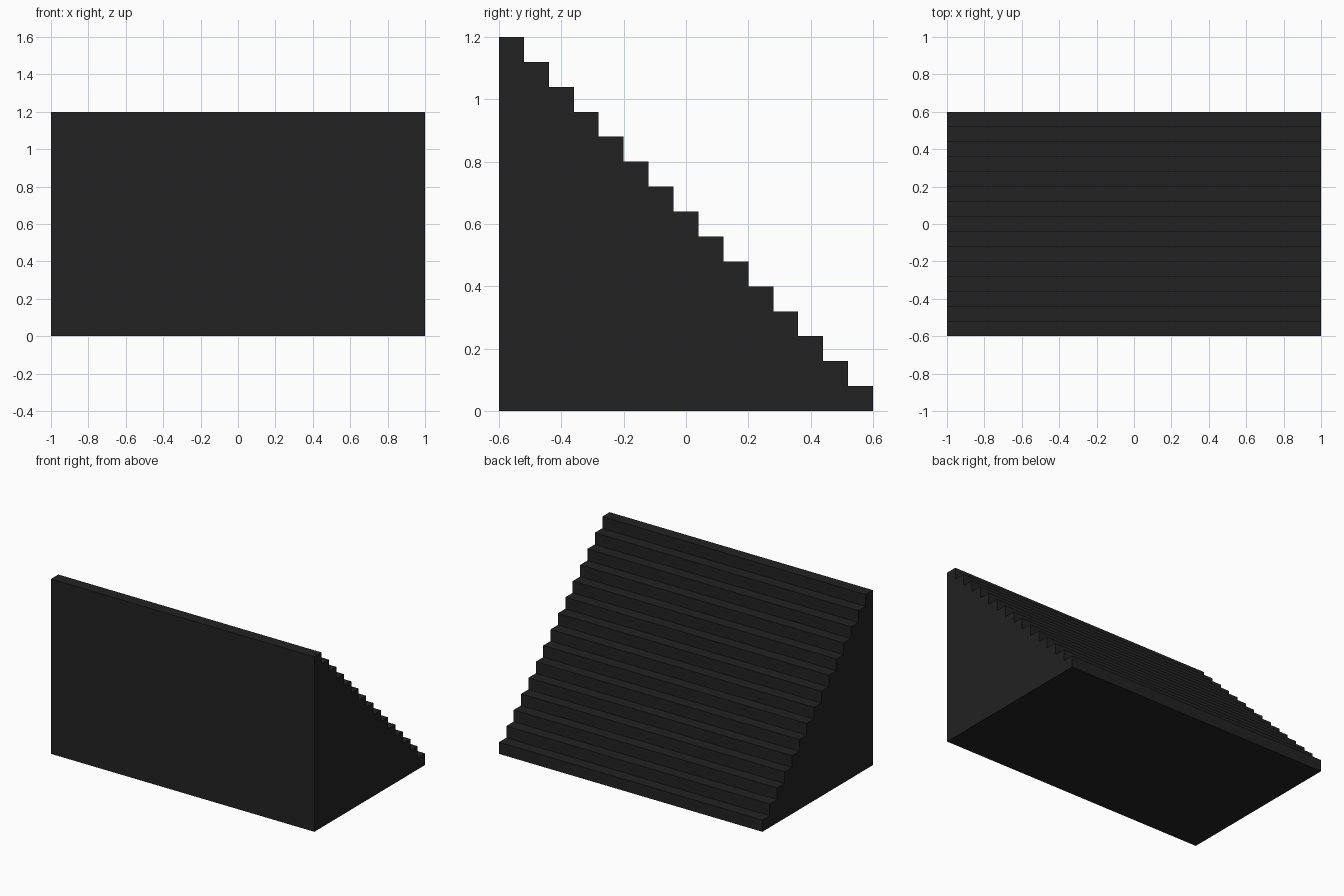
import bpy
import bmesh
from mathutils import Vector

cube = bpy.data.objects.get("Cube")
if cube:
    bpy.data.objects.remove(cube, do_unlink=True)

STEPS = 15
SIZE = 0.08      # tread depth and riser height
WIDTH = 2.0
DEPTH = STEPS * SIZE

# Dark charcoal material
charcoal = bpy.data.materials.new("charcoal")
charcoal.use_nodes = True
colour = (0.016, 0.016, 0.016, 1.0)
charcoal.diffuse_color = colour
charcoal.node_tree.nodes["Principled BSDF"].inputs["Base Color"].default_value = colour

# Side profile: flat base, upright front wall, steps descending to the back
profile = [(DEPTH / 2, 0.0), (-DEPTH / 2, 0.0)]
for i in range(STEPS):
    y = -DEPTH / 2 + i * SIZE
    z = (STEPS - i) * SIZE
    profile += [(y, z), (y + SIZE, z)]

# Extrude the profile across the full width
bm = bmesh.new()
side = bm.faces.new([bm.verts.new((-WIDTH / 2, y, z)) for y, z in profile])
result = bmesh.ops.extrude_face_region(bm, geom=[side], use_keep_orig=True)
moved = [v for v in result["geom"] if isinstance(v, bmesh.types.BMVert)]
bmesh.ops.translate(bm, verts=moved, vec=Vector((WIDTH, 0, 0)))
bmesh.ops.recalc_face_normals(bm, faces=bm.faces)

mesh = bpy.data.meshes.new("staircase")
bm.to_mesh(mesh)
bm.free()
mesh.materials.append(charcoal)
staircase = bpy.data.objects.new("staircase", mesh)
bpy.context.collection.objects.link(staircase)
